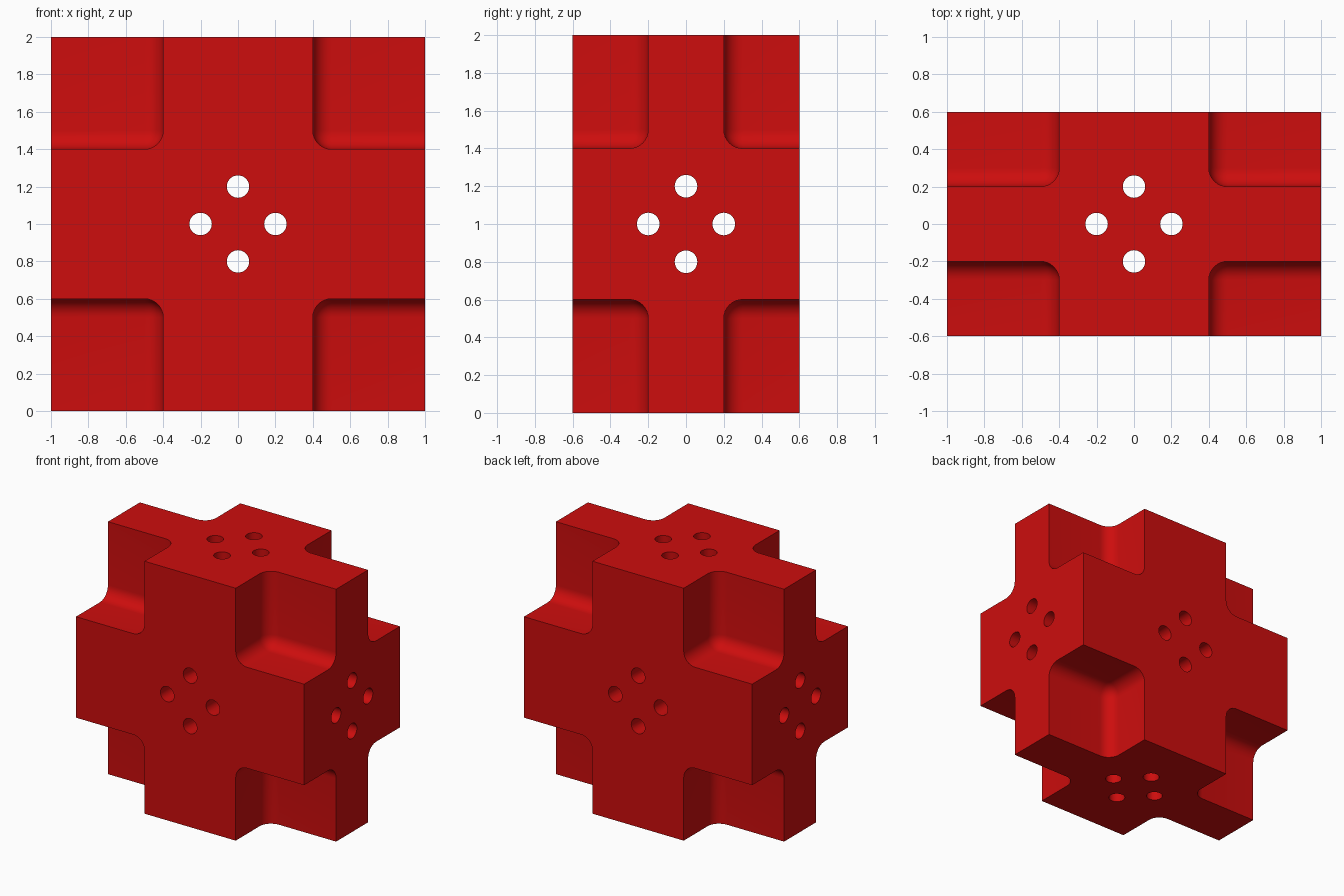
import bpy, bmesh, math
from itertools import product
from mathutils import Matrix, Vector

if "Cube" in bpy.data.objects:
    bpy.data.objects.remove(bpy.data.objects["Cube"], do_unlink=True)

HALF = Vector((1.0, 0.6, 1.0))     # half size of the block
CORE = Vector((0.4, 0.2, 0.4))     # where the corner notches begin
CENTRE = Vector((0, 0, 1))
FILLET, HOLE_R, HOLE_OFFSET = 0.1, 0.06, 0.2

red = bpy.data.materials.new("red")
red.use_nodes = True
colour = (0.61, 0.004, 0.004, 1)
red.diffuse_color = colour
red.node_tree.nodes["Principled BSDF"].inputs["Base Color"].default_value = colour


def to_object(name, bm):
    mesh = bpy.data.meshes.new(name)
    bm.to_mesh(mesh)
    bm.free()
    mesh.materials.append(red)
    obj = bpy.data.objects.new(name, mesh)
    bpy.context.collection.objects.link(obj)
    return obj


def add_box(bm, centre, size):
    bmesh.ops.create_cube(bm, size=1, matrix=Matrix.Translation(centre) @ Matrix.Diagonal((*size, 1)))


def cut(target, cutter):
    cutter.hide_render = True
    mod = target.modifiers.new(cutter.name, 'BOOLEAN')
    mod.operation, mod.solver, mod.object = 'DIFFERENCE', 'EXACT', cutter
    bpy.context.view_layer.objects.active = target
    bpy.ops.object.modifier_apply(modifier=mod.name)
    bpy.data.objects.remove(cutter, do_unlink=True)


# Solid block
bm = bmesh.new()
add_box(bm, CENTRE, HALF * 2)
block = to_object("connector_block", bm)

# Eight corner notches with rounded inner edges
bm = bmesh.new()
outer = HALF + Vector((0.3, 0.3, 0.3))
for signs in product((-1, 1), repeat=3):
    middle = Vector([s * (a + b) / 2 for s, a, b in zip(signs, CORE, outer)])
    add_box(bm, CENTRE + middle, outer - CORE)
bmesh.ops.bevel(bm, geom=bm.edges[:], offset=FILLET, segments=8, profile=0.5, affect='EDGES')
cut(block, to_object("notch_cutter", bm))

# Four through holes along each axis
turns = {"z": Matrix.Identity(4),
         "x": Matrix.Rotation(math.pi / 2, 4, 'Y'),
         "y": Matrix.Rotation(math.pi / 2, 4, 'X')}
for axis, turn in turns.items():
    bm = bmesh.new()
    for x, y in ((1, 0), (-1, 0), (0, 1), (0, -1)):
        place = Matrix.Translation(CENTRE) @ turn @ Matrix.Translation((x * HOLE_OFFSET, y * HOLE_OFFSET, 0))
        bmesh.ops.create_cone(bm, cap_ends=True, segments=32, radius1=HOLE_R,
                              radius2=HOLE_R, depth=2.4, matrix=place)
    cut(block, to_object("hole_cutter_" + axis, bm))

# Smooth fillets and holes, crisp outer edges
bpy.ops.object.select_all(action='DESELECT')
block.select_set(True)
bpy.context.view_layer.objects.active = block
bpy.ops.object.shade_smooth_by_angle(angle=math.radians(30))
